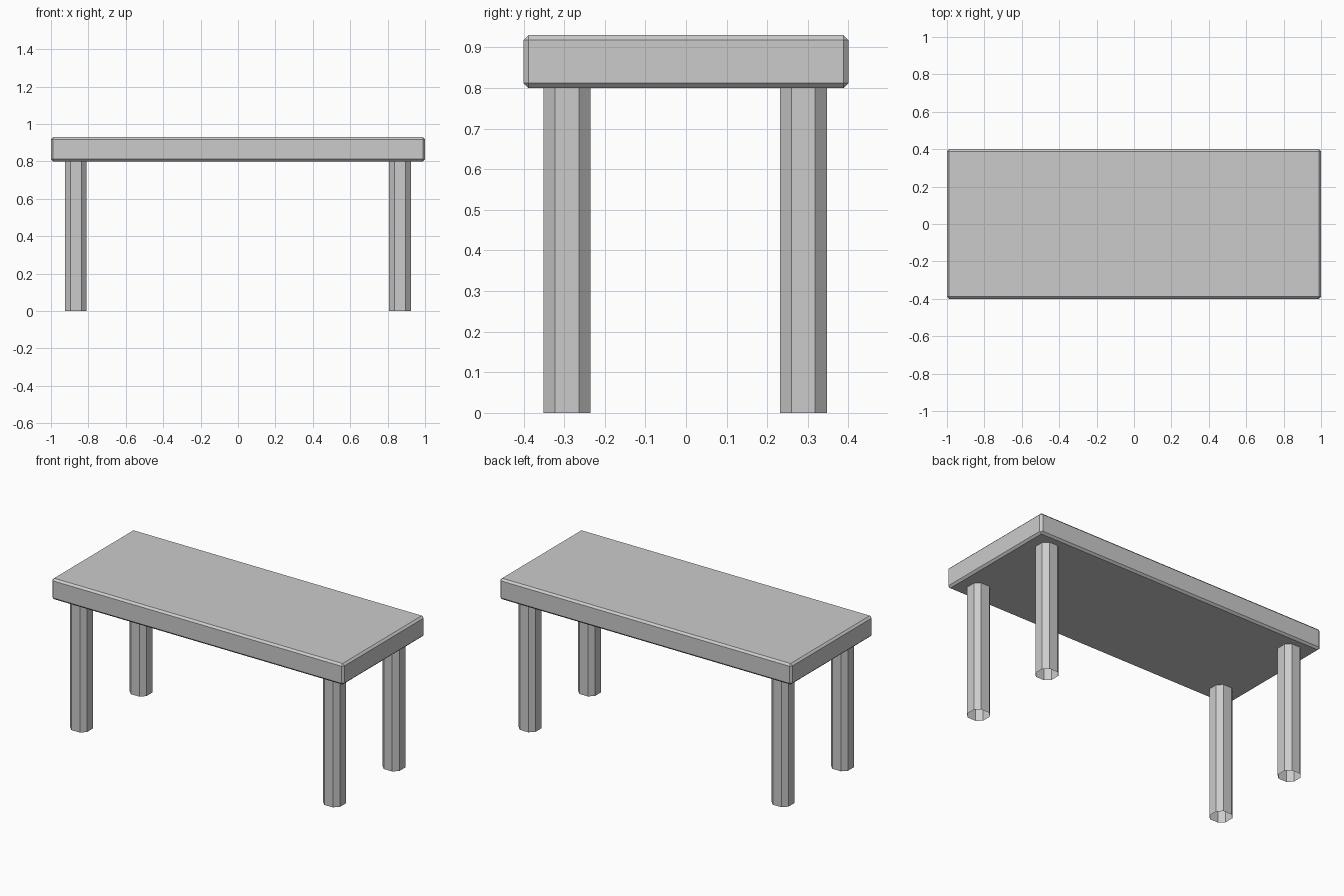
import bpy, bmesh

if "Cube" in bpy.data.objects:
    bpy.data.objects.remove(bpy.data.objects["Cube"])

def new_object(name, bm):
    mesh = bpy.data.meshes.new(name)
    bm.normal_update()
    bm.to_mesh(mesh)
    bm.free()
    obj = bpy.data.objects.new(name, mesh)
    bpy.context.collection.objects.link(obj)
    return obj

# Table top: slab with every edge chamfered
Z0, Z1 = 0.80, 0.93
bm = bmesh.new()
bmesh.ops.create_cube(bm, size=1)
for v in bm.verts:
    v.co = (v.co.x * 2.0, v.co.y * 0.8, v.co.z * (Z1 - Z0) + (Z0 + Z1) / 2)
bmesh.ops.bevel(bm, geom=bm.edges[:], offset=0.012, offset_type='OFFSET',
                segments=1, profile=0.5, affect='EDGES')
new_object("table_top", bm)

# Legs: open-ended square tubes with chamfered corners
R, C = 0.058, 0.029
PROFILE = [(R, -C), (R, C), (C, R), (-C, R), (-R, C), (-R, -C), (-C, -R), (C, -R)]

def leg(name, x, y):
    bm = bmesh.new()
    low = [bm.verts.new((x + px, y + py, 0)) for px, py in PROFILE]
    high = [bm.verts.new((x + px, y + py, Z0)) for px, py in PROFILE]
    for i in range(len(PROFILE)):
        j = (i + 1) % len(PROFILE)
        bm.faces.new((low[i], low[j], high[j], high[i]))
    return new_object(name, bm)

for side, x in (("left", -0.867), ("right", 0.866)):
    for end, y in (("front", -0.293), ("back", 0.289)):
        leg(f"{end}_{side}_leg", x, y)
